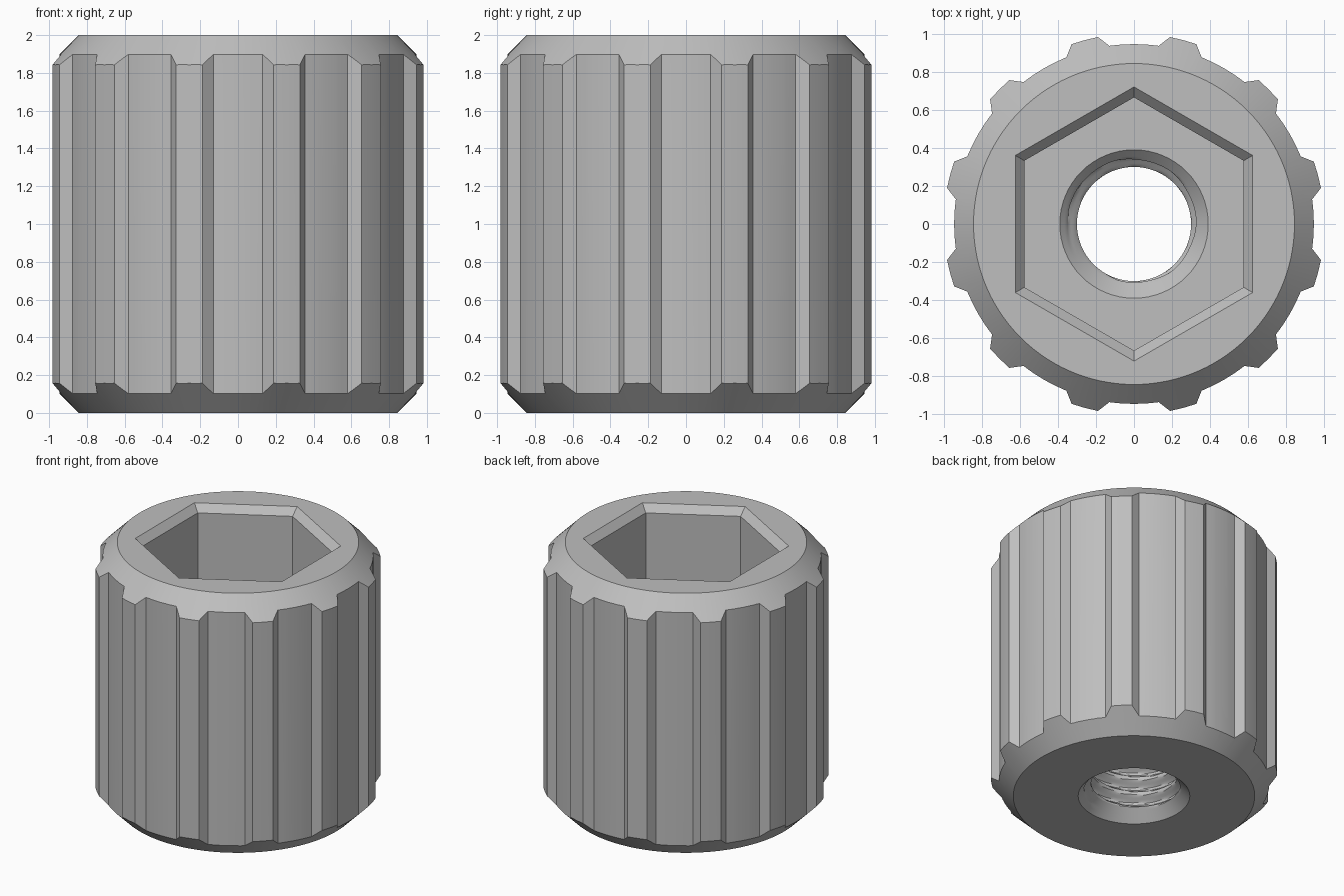
import bpy
import bmesh
from math import sin, cos, pi, radians

cube = bpy.data.objects.get("Cube")
if cube:
    bpy.data.objects.remove(cube, do_unlink=True)

HEIGHT, FLOOR = 2.0, 1.0
RIB_R, GROOVE_R, END_R = 1.0, 0.945, 0.843
BORE_R, ROOT_R, MOUTH_R = 0.30, 0.35, 0.39
PITCH = 0.12

grey = bpy.data.materials.new("plain grey")
grey.use_nodes = True
grey.diffuse_color = (0.52, 0.52, 0.52, 1)
grey.node_tree.nodes["Principled BSDF"].inputs["Base Color"].default_value = grey.diffuse_color


def loft(name, rings):
    """Closed solid through a stack of equal-length point rings."""
    bm = bmesh.new()
    rows = [[bm.verts.new(p) for p in ring] for ring in rings]
    for low, high in zip(rows, rows[1:]):
        for i in range(len(low)):
            j = (i + 1) % len(low)
            bm.faces.new((low[i], low[j], high[j], high[i]))
    bm.faces.new(rows[0][::-1])
    bm.faces.new(rows[-1])
    bmesh.ops.recalc_face_normals(bm, faces=bm.faces)
    mesh = bpy.data.meshes.new(name)
    bm.to_mesh(mesh)
    bm.free()
    mesh.materials.append(grey)
    obj = bpy.data.objects.new(name, mesh)
    bpy.context.collection.objects.link(obj)
    return obj


def circle(r, z, sides, turn=0.0):
    return [(r * cos(turn + 2 * pi * i / sides), r * sin(turn + 2 * pi * i / sides), z)
            for i in range(sides)]


def combine(target, tool, operation):
    mod = target.modifiers.new(operation, "BOOLEAN")
    mod.operation, mod.solver, mod.object = operation, "EXACT", tool
    tool.hide_render = True
    bpy.context.view_layer.objects.active = target
    bpy.ops.object.modifier_apply(modifier=mod.name)
    bpy.data.objects.remove(tool, do_unlink=True)


# Ribbed grip: twelve ribs with sloping flanks
outline = []
for rib in range(12):
    middle = 15 + 30 * rib
    for offset, r in ((-7.1, GROOVE_R), (-4.1, RIB_R), (0, RIB_R), (4.1, RIB_R),
                      (7.1, GROOVE_R), (11, GROOVE_R), (15, GROOVE_R), (19, GROOVE_R)):
        a = radians(middle + offset)
        outline.append((r * cos(a), r * sin(a)))
knob = loft("ribbed_knob", [[(x, y, z) for x, y in outline] for z in (-0.1, HEIGHT + 0.1)])

# Chamfered ends
drop = 0.3
envelope = loft("end_chamfers", [
    circle(END_R, 0, 120), circle(END_R + drop, drop, 120),
    circle(END_R + drop, HEIGHT - drop, 120), circle(END_R, HEIGHT, 120)])
combine(knob, envelope, "INTERSECT")

# Hexagonal socket with a bevelled mouth
bevel = 0.055
socket = loft("hex_socket", [
    circle(0.665, FLOOR, 6, pi / 2), circle(0.665, HEIGHT - bevel, 6, pi / 2),
    circle(0.665 + 2 * bevel, HEIGHT + bevel, 6, pi / 2)])
combine(knob, socket, "DIFFERENCE")


# Threaded bore, countersunk at both ends
def bore_radius(turn, z):
    phase = (z / PITCH - turn) % 1
    groove = min(1, max(0, 1.25 - abs(2 * phase - 1) * 1.6))
    thread = BORE_R + (ROOT_R - BORE_R) * groove
    return max(thread, MOUTH_R - z, MOUTH_R - (FLOOR - z))


SIDES, STEP = 64, PITCH / 12
levels = round((FLOOR + 0.1) / STEP)
bore = loft("threaded_bore", [
    [(bore_radius(i / SIDES, z) * cos(2 * pi * i / SIDES),
      bore_radius(i / SIDES, z) * sin(2 * pi * i / SIDES), z) for i in range(SIDES)]
    for z in (-0.053 + k * STEP for k in range(levels + 1))])
combine(knob, bore, "DIFFERENCE")

# Smooth round surfaces, crisp edges
bpy.ops.object.select_all(action="DESELECT")
knob.select_set(True)
bpy.context.view_layer.objects.active = knob
bpy.ops.object.shade_smooth_by_angle(angle=radians(25))
